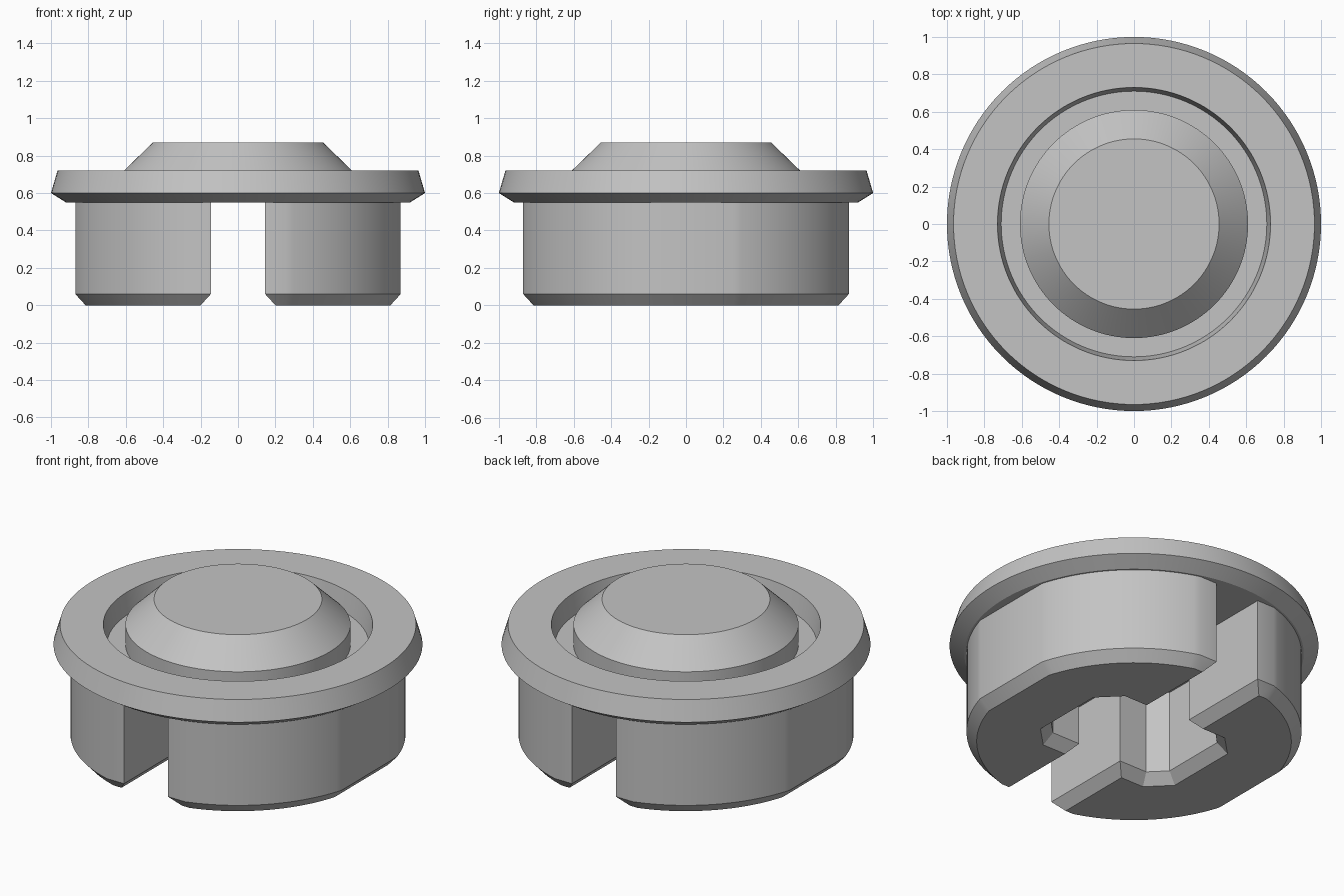
import bpy
import bmesh
from math import sqrt, sin, cos, atan2, pi, radians

cube = bpy.data.objects.get("Cube")
if cube:
    bpy.data.objects.remove(cube, do_unlink=True)

# Single plain grey material
grey = bpy.data.materials.new("plain grey")
grey.use_nodes = True
colour = (0.55, 0.55, 0.55, 1)
grey.diffuse_color = colour
grey.node_tree.nodes["Principled BSDF"].inputs["Base Color"].default_value = colour


def loft(name, rings):
    """Solid skinned through matching closed rings, with flat end caps."""
    bm = bmesh.new()
    loops = [[bm.verts.new(p) for p in ring] for ring in rings]
    n = len(loops[0])
    for low, high in zip(loops, loops[1:]):
        for i in range(n):
            j = (i + 1) % n
            bm.faces.new((low[i], low[j], high[j], high[i]))
    bm.faces.new(loops[0][::-1])
    bm.faces.new(loops[-1])
    bmesh.ops.recalc_face_normals(bm, faces=bm.faces)
    mesh = bpy.data.meshes.new(name)
    bm.to_mesh(mesh)
    bm.free()
    mesh.materials.append(grey)
    ob = bpy.data.objects.new(name, mesh)
    bpy.context.collection.objects.link(ob)
    bpy.ops.object.select_all(action="DESELECT")
    ob.select_set(True)
    bpy.context.view_layer.objects.active = ob
    bpy.ops.object.shade_smooth_by_angle(angle=radians(30))
    return ob


def circle(r, z, steps=128):
    return [(r * cos(2 * pi * i / steps), r * sin(2 * pi * i / steps), z)
            for i in range(steps)]


# Flange with a ring groove around a raised, tapered centre
profile = [(0.92, 0.55), (1.0, 0.60), (0.965, 0.72), (0.73, 0.72), (0.71, 0.60),
           (0.61, 0.60), (0.61, 0.72), (0.455, 0.87)]
loft("flanged_cap", [circle(r, z) for r, z in profile])

# Each leg is a disc half with flats, a centre slot and a clipped-corner socket
RADIUS, FLAT, SLOT = 0.908, 0.87, 0.145
SOCKET_X, SOCKET_Y, CLIP = 0.42, 0.29, 0.09


def leg_outline(side, d, z):
    """Leg cross-section, shrunk by d on every edge."""
    r, f, k = RADIUS - d, FLAT - d, d * 0.414
    e = sqrt(r * r - f * f)
    half = [(SOCKET_X + d, SOCKET_Y - CLIP + k),
            (SOCKET_X - CLIP + k, SOCKET_Y + d),
            (SLOT + d, SOCKET_Y + d),
            (SLOT + d, f)]
    start, end, steps = atan2(f, e), atan2(e, f), 24
    for i in range(steps + 1):
        a = start + (end - start) * i / steps
        half.append((r * cos(a), r * sin(a)))
    outline = half + [(x, -y) for x, y in reversed(half)]
    return [(side * x, y, z) for x, y in outline]


for name, side in (("left_leg", 1), ("right_leg", -1)):
    loft(name, [leg_outline(side, 0.055, 0), leg_outline(side, 0, 0.06),
                leg_outline(side, 0, 0.555)])
